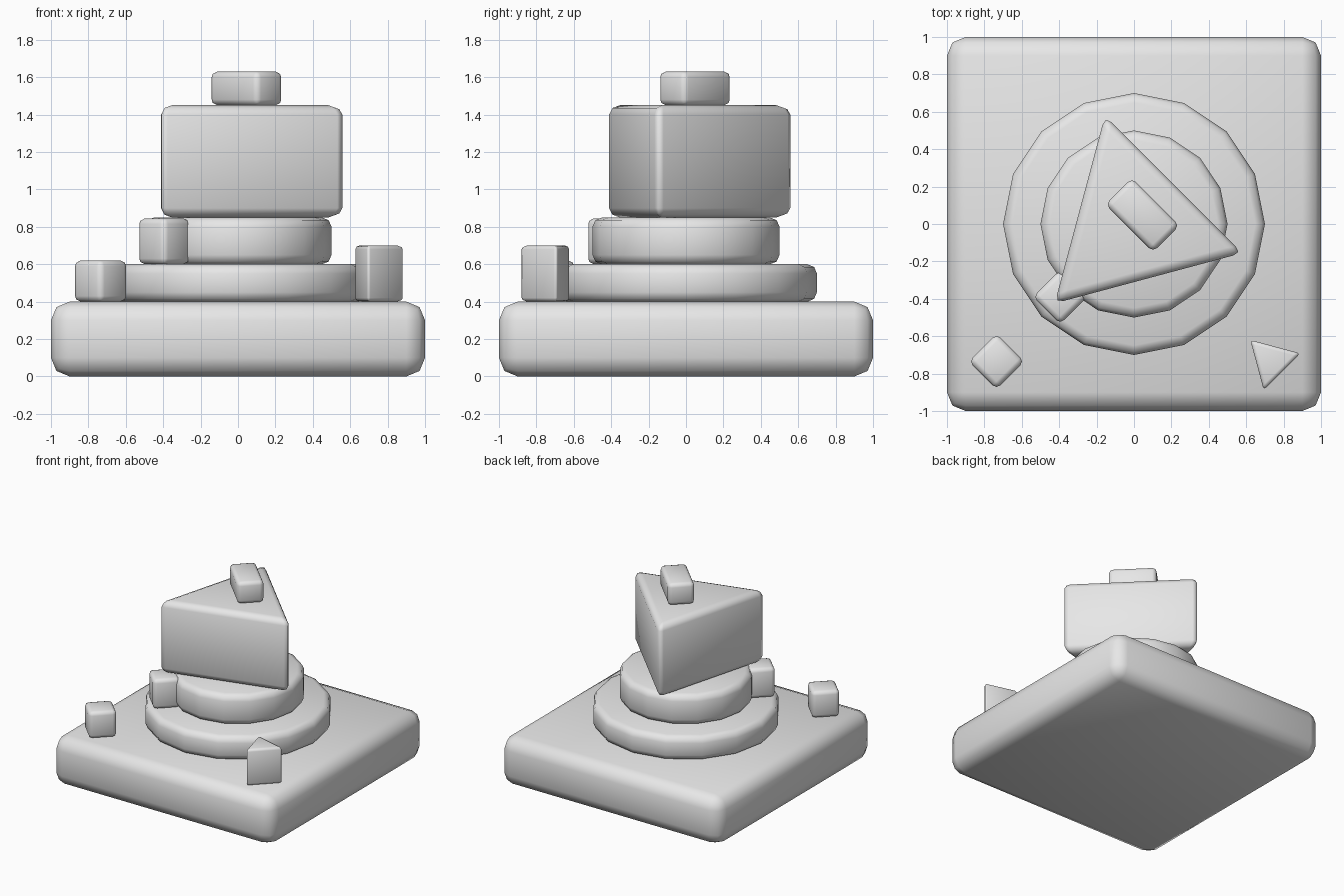
import bpy, bmesh
from math import radians, cos, sin

cube = bpy.data.objects.get("Cube")
if cube:
    bpy.data.objects.remove(cube, do_unlink=True)

GREY = (0.8, 0.8, 0.8, 1.0)
mat = bpy.data.materials.new("plain grey")
mat.use_nodes = True
mat.diffuse_color = GREY
mat.node_tree.nodes["Principled BSDF"].inputs["Base Color"].default_value = GREY


def prism(name, outline, centre, turn, bottom, top, bevel):
    """Extrude an outline upwards, turn it in place and round its edges."""
    bm = bmesh.new()
    face = bm.faces.new([bm.verts.new((x, y, 0)) for x, y in outline])
    out = bmesh.ops.extrude_face_region(bm, geom=[face])
    for v in out["geom"]:
        if isinstance(v, bmesh.types.BMVert):
            v.co.z = top - bottom
    bmesh.ops.recalc_face_normals(bm, faces=bm.faces)
    for f in bm.faces:
        f.smooth = True
    mesh = bpy.data.meshes.new(name)
    bm.to_mesh(mesh)
    bm.free()
    mesh.materials.append(mat)
    obj = bpy.data.objects.new(name, mesh)
    bpy.context.collection.objects.link(obj)
    obj.location = (*centre, bottom)
    obj.rotation_euler.z = radians(turn)
    mod = obj.modifiers.new("rounded edges", "BEVEL")
    mod.width = bevel
    mod.segments = 2
    mod.limit_method = "ANGLE"
    mod.angle_limit = radians(30)
    return obj


def regular(sides, radius):
    step = radians(360 / sides)
    return [(radius * cos(i * step), radius * sin(i * step)) for i in range(sides)]


def rectangle(width, depth):
    w, d = width / 2, depth / 2
    return [(-w, -d), (w, -d), (w, d), (-w, d)]


# Base slab and the two stepped discs
prism("base_slab", rectangle(2, 2), (0, 0), 0, 0, 0.4, 0.1)
prism("lower_disc", regular(16, 0.7), (0, 0), 0, 0.4, 0.6, 0.05)
prism("upper_disc", regular(16, 0.5), (0, 0), 0, 0.6, 0.85, 0.05)

# Large triangular block with a small box on top
prism("triangular_block", regular(3, 0.6), (0, 0), -15, 0.85, 1.45, 0.05)
prism("top_box", rectangle(0.36, 0.2), (0.045, 0.048), -45, 1.45, 1.63, 0.03)

# Small blocks standing on the lower disc and the base corners
prism("disc_box", rectangle(0.205, 0.205), (-0.395, -0.39), 45, 0.6, 0.845, 0.03)
prism("corner_box", rectangle(0.21, 0.21), (-0.735, -0.735), 45, 0.4, 0.62, 0.03)
prism("corner_wedge", regular(3, 0.16), (0.735, -0.733), 15, 0.4, 0.7, 0.02)
